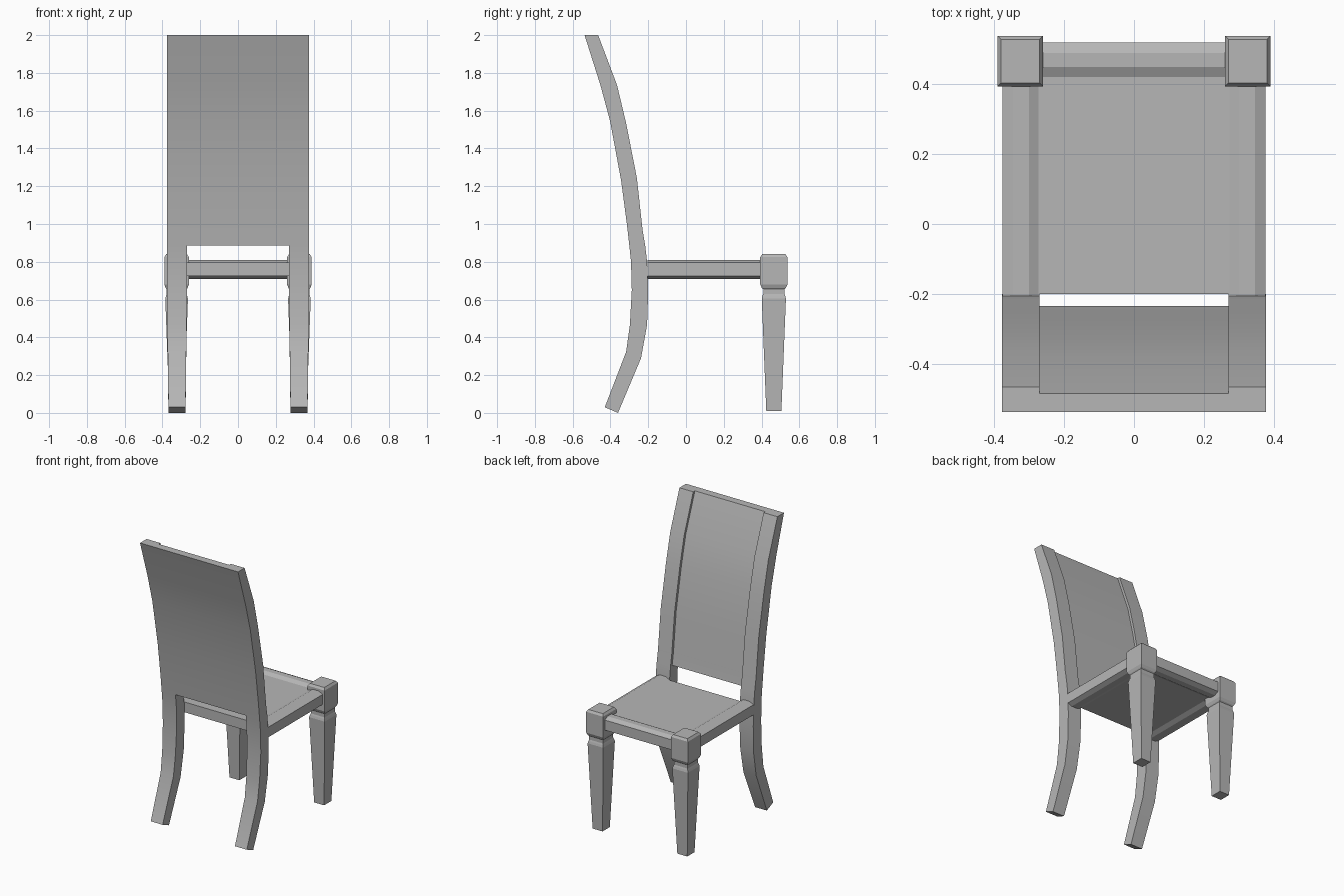
import bpy
import bmesh
from math import radians

if "Cube" in bpy.data.objects:
    bpy.data.objects.remove(bpy.data.objects["Cube"])

grey = bpy.data.materials.new("grey")
grey.diffuse_color = (0.47, 0.47, 0.47, 1)
grey.use_nodes = True
grey.node_tree.nodes["Principled BSDF"].inputs["Base Color"].default_value = grey.diffuse_color


def loft(name, rings, smooth=False):
    """Skin a list of equal-sized rings and cap both ends."""
    n = len(rings[0])
    verts = [p for ring in rings for p in ring]
    faces = [(i * n + j, i * n + (j + 1) % n, (i + 1) * n + (j + 1) % n, (i + 1) * n + j)
             for i in range(len(rings) - 1) for j in range(n)]
    faces.append(tuple(reversed(range(n))))
    faces.append(tuple(range(len(verts) - n, len(verts))))
    mesh = bpy.data.meshes.new(name)
    mesh.from_pydata(verts, [], faces)
    bm = bmesh.new()
    bm.from_mesh(mesh)
    bmesh.ops.recalc_face_normals(bm, faces=bm.faces)
    bm.to_mesh(mesh)
    bm.free()
    mesh.materials.append(grey)
    obj = bpy.data.objects.new(name, mesh)
    bpy.context.collection.objects.link(obj)
    if smooth:
        bpy.ops.object.select_all(action='DESELECT')
        obj.select_set(True)
        bpy.context.view_layer.objects.active = obj
        bpy.ops.object.shade_smooth_by_angle(angle=radians(30))
    return obj


def curved_slab(name, stations, x0, x1, recess=0.0, foot_taper=0.0):
    """Sweep a rectangle along the side curve of the back."""
    rings = []
    for yb, zb, yf, zf in stations:
        t = foot_taper * max(0.0, 1 - zb / 0.65) * (1 if x1 > x0 else -1)
        rings.append([(x0 + t, yb, zb), (x1 - t, yb, zb),
                      (x1 - t, yf - recess, zf), (x0 + t, yf - recess, zf)])
    return loft(name, rings, smooth=True)


def chamfered(u, v, half_u, half_v, cu=0.03, cv=0.015):
    """Eight-sided rail cross-section."""
    a, b = half_u - cu, half_v - cv
    return [(u + p, v + q) for p, q in
            [(-a, -half_v), (a, -half_v), (half_u, -b), (half_u, b),
             (a, half_v), (-a, half_v), (-half_u, b), (-half_u, -b)]]


# Side curve of the back: rear edge y, z and front edge y, z
lower = [(-0.43, 0.03, -0.36, 0.0), (-0.317, 0.323, -0.238, 0.29),
         (-0.297, 0.466, -0.206, 0.466), (-0.287, 0.65, -0.20, 0.65),
         (-0.291, 0.80, -0.206, 0.80)]
upper = [(-0.300, 0.885, -0.216, 0.885), (-0.313, 1.0, -0.230, 0.968),
         (-0.344, 1.233, -0.260, 1.243), (-0.402, 1.545, -0.317, 1.534),
         (-0.453, 1.735, -0.365, 1.735), (-0.537, 2.0, -0.465, 2.0)]

# Front leg: z, half width, half depth
leg_sections = [(0.01, 0.038, 0.040), (0.605, 0.060, 0.064), (0.62, 0.056, 0.060),
                (0.63, 0.053, 0.056), (0.655, 0.053, 0.056), (0.662, 0.058, 0.064),
                (0.68, 0.065, 0.072), (0.825, 0.065, 0.072), (0.84, 0.055, 0.062)]

for side, s in (("left", -1), ("right", 1)):
    # Back post running from floor to top
    curved_slab("back_post_" + side, lower + upper, s * 0.27, s * 0.376, foot_taper=0.008)

    # Square tapered front leg with corner block
    cx, cy = s * 0.325, 0.465
    loft("front_leg_" + side,
         [[(cx - w, cy - d, z), (cx + w, cy - d, z), (cx + w, cy + d, z), (cx - w, cy + d, z)]
          for z, w, d in leg_sections])

    # Side rail
    section = chamfered(s * 0.3225, 0.76, 0.0525, 0.05)
    loft("side_rail_" + side, [[(x, y, z) for x, z in section] for y in (-0.205, 0.41)])

# Back panel, flush behind and recessed in front
curved_slab("back_panel", upper, -0.272, 0.272, 0.018)

# Front rail
section = chamfered(0.468, 0.76, 0.05, 0.05)
loft("front_rail", [[(x, y, z) for y, z in section] for x in (-0.28, 0.28)])

# Seat slab
loft("seat", [[(-0.29, -0.2, z), (0.29, -0.2, z), (0.29, 0.43, z), (-0.29, 0.43, z)]
              for z in (0.725, 0.796)])
